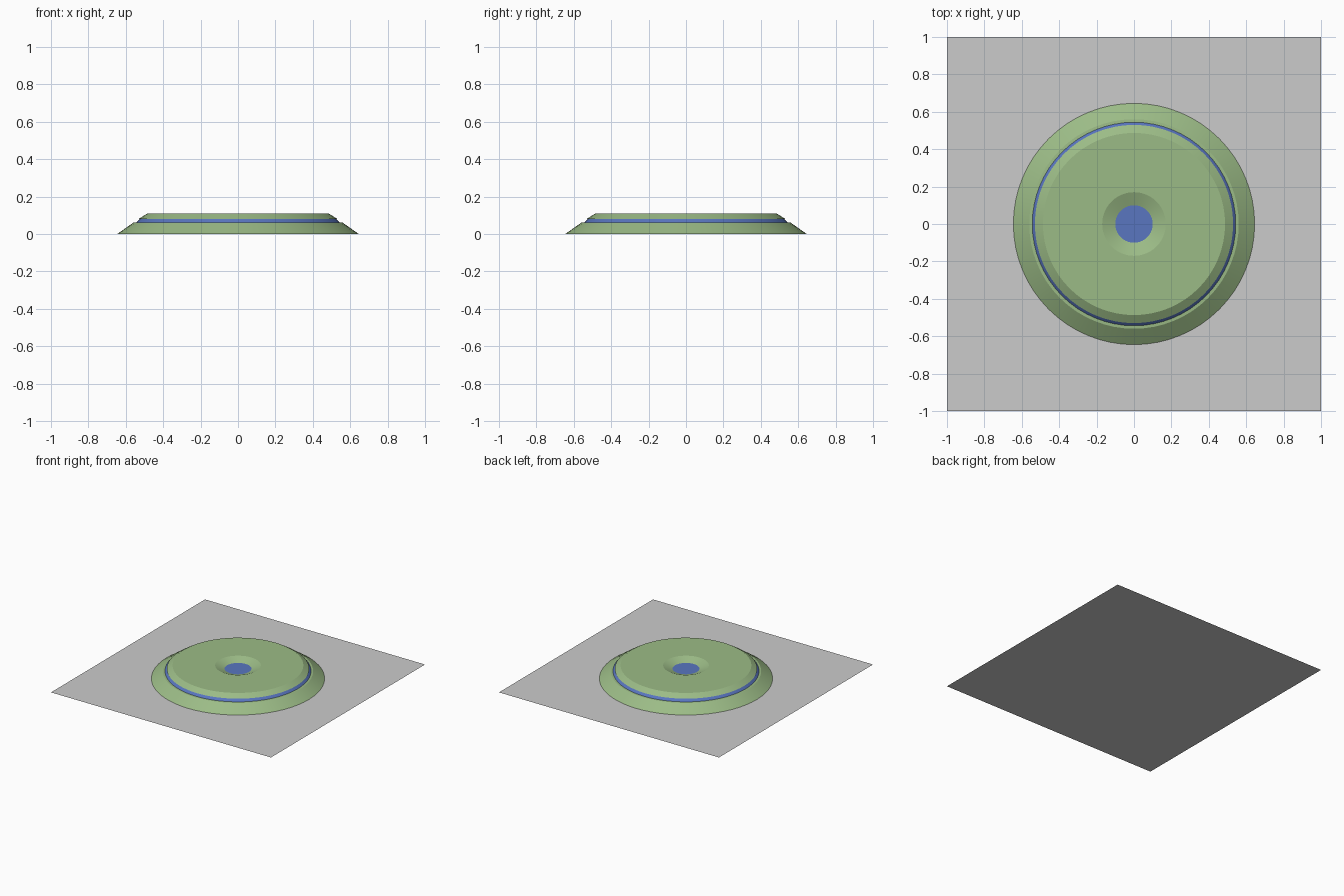
import bpy, bmesh, math

if "Cube" in bpy.data.objects:
    bpy.data.objects.remove(bpy.data.objects["Cube"])

SIDES = 64


def material(name, color):
    m = bpy.data.materials.new(name)
    m.diffuse_color = color
    m.use_nodes = True
    m.node_tree.nodes["Principled BSDF"].inputs["Base Color"].default_value = m.diffuse_color
    return m


def lathe(name, profile, mat, closed=False):
    """Spin an (r, z) profile around the z axis."""
    bm = bmesh.new()
    pts = [bm.verts.new((r, 0, z)) for r, z in profile]
    edges = [bm.edges.new(p) for p in zip(pts, pts[1:])]
    if closed:
        edges.append(bm.edges.new((pts[-1], pts[0])))
    bmesh.ops.spin(bm, geom=pts + edges, cent=(0, 0, 0), axis=(0, 0, 1),
                   angle=2 * math.pi, steps=SIDES)
    bmesh.ops.remove_doubles(bm, verts=bm.verts, dist=0.0001)
    bmesh.ops.recalc_face_normals(bm, faces=bm.faces)
    me = bpy.data.meshes.new(name)
    bm.to_mesh(me)
    bm.free()
    me.materials.append(mat)
    ob = bpy.data.objects.new(name, me)
    bpy.context.collection.objects.link(ob)
    bpy.ops.object.select_all(action='DESELECT')
    ob.select_set(True)
    bpy.context.view_layer.objects.active = ob
    bpy.ops.object.shade_smooth_by_angle(angle=math.radians(20))
    return ob


green = material("green", (0.33, 0.50, 0.24, 1))
blue = material("blue", (0.10, 0.18, 0.53, 1))

# Square floor sheet
bpy.ops.mesh.primitive_plane_add(size=2)
bpy.context.object.name = "floor_sheet"

# Sloped lower skirt
lathe("base_skirt", [(0.645, 0), (0.56, 0.06), (0.53, 0.062)], green)

# Blue inner disc, showing as a thin band and in the central dish
lathe("blue_disc", [(0.545, 0.06), (0.53, 0.075), (0.525, 0.08), (0, 0.08)], blue)

# Bevelled cap with a dished hole in the middle
lathe("top_cap", [(0.53, 0.081), (0.487, 0.108), (0.17, 0.108), (0.10, 0.081)],
      green, closed=True)
